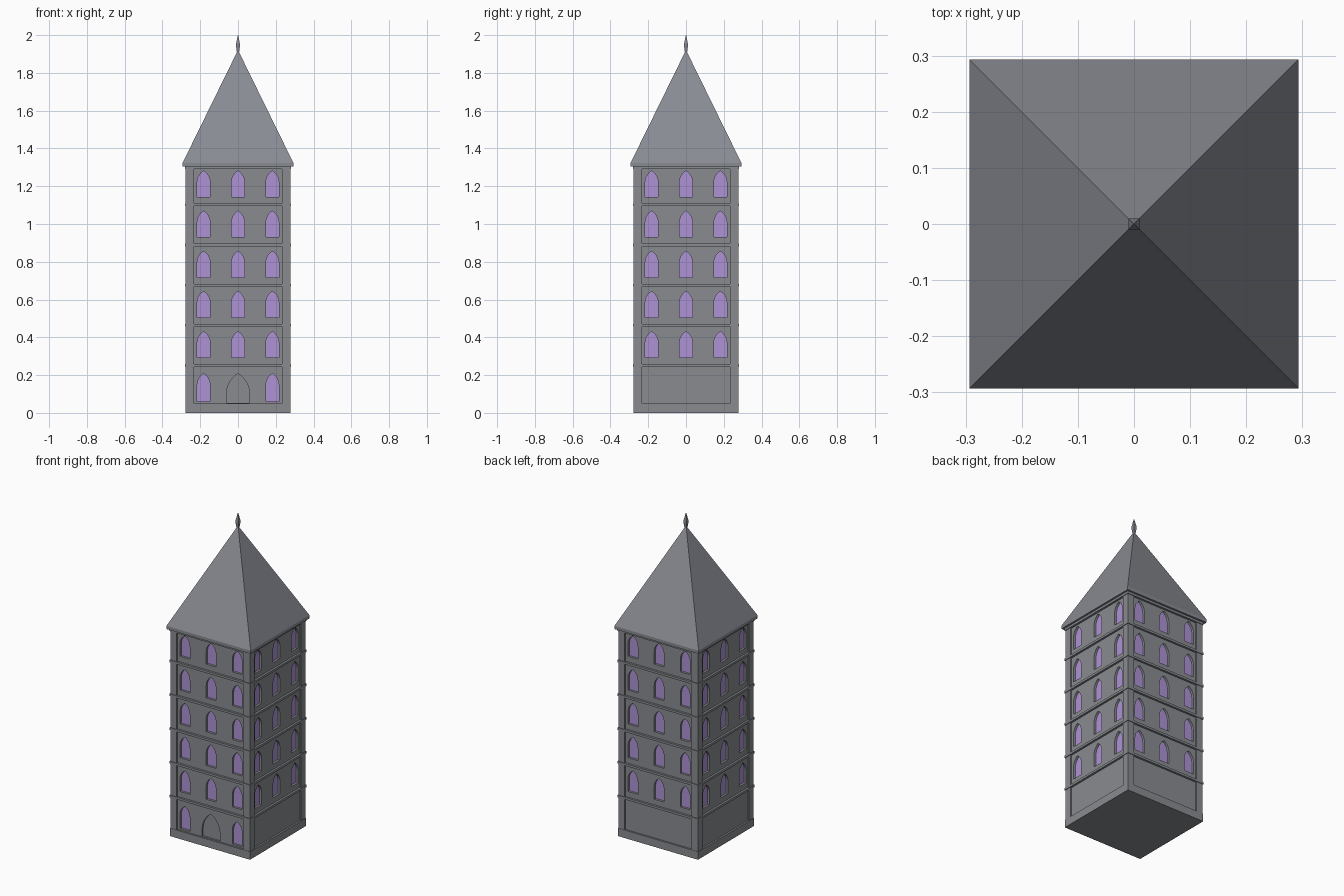
import bpy
import bmesh
import math
from mathutils import Matrix, Vector

if "Cube" in bpy.data.objects:
    bpy.data.objects.remove(bpy.data.objects["Cube"])


def make_material(name, colour):
    mat = bpy.data.materials.new(name)
    mat.use_nodes = True
    mat.diffuse_color = (*colour, 1)
    mat.node_tree.nodes["Principled BSDF"].inputs["Base Color"].default_value = (*colour, 1)
    return mat


STONE = make_material("grey stone", (0.25, 0.26, 0.28))
SLATE = make_material("blue grey slate", (0.25, 0.26, 0.29))
GLASS = make_material("violet glass", (0.42, 0.29, 0.66))

WALL = 0.268
FLOORS = [0.293 + 0.2125 * i for i in range(5)]   # window sill heights
COLUMNS = (-0.182, 0, 0.182)


def finish(name, bm, mat):
    bmesh.ops.recalc_face_normals(bm, faces=bm.faces)
    mesh = bpy.data.meshes.new(name)
    bm.to_mesh(mesh)
    bm.free()
    mesh.materials.append(mat)
    obj = bpy.data.objects.new(name, mesh)
    bpy.context.scene.collection.objects.link(obj)
    return obj


def add_box(bm, centre, size):
    matrix = Matrix.Translation(centre) @ Matrix.Diagonal((*size, 1))
    bmesh.ops.create_cube(bm, size=1, matrix=matrix)


def slab(name, half, low, high, mat=STONE):
    bm = bmesh.new()
    add_box(bm, (0, 0, (low + high) / 2), (2 * half, 2 * half, high - low))
    return finish(name, bm, mat)


def square_loft(name, rings, mat):
    """Square rings (half width, height) joined and capped."""
    bm = bmesh.new()
    loops = [[bm.verts.new((x * r, y * r, z)) for x, y in ((-1, -1), (1, -1), (1, 1), (-1, 1))]
             for r, z in rings]
    for a, b in zip(loops, loops[1:]):
        for i in range(4):
            j = (i + 1) % 4
            bm.faces.new((a[i], a[j], b[j], b[i]))
    bm.faces.new(loops[0])
    bm.faces.new(loops[-1])
    return finish(name, bm, mat)


def arch_profile(half, sill, top, rise, steps=6):
    """Pointed arch made of two arcs."""
    radius = (rise ** 2 + half ** 2) / (2 * half)
    sweep = math.asin(rise / radius)
    spring = top - rise
    right = [(half - radius + radius * math.cos(sweep * i / steps),
              spring + radius * math.sin(sweep * i / steps)) for i in range(steps + 1)]
    left = [(-x, z) for x, z in reversed(right[:-1])]
    return [(half, sill)] + right + left + [(-half, sill)]


def add_arch(bm, profile, x, side, near, far):
    """Extrude an arch between two distances from the axis on one tower side."""
    turn = Matrix.Rotation(side * math.pi / 2, 3, "Z")
    verts = [bm.verts.new(turn @ Vector((x + px, -far, pz))) for px, pz in profile]
    face = bm.faces.new(verts)
    moved = bmesh.ops.extrude_face_region(bm, geom=[face])["geom"]
    inward = turn @ Vector((0, far - near, 0))
    bmesh.ops.translate(bm, vec=inward, verts=[v for v in moved if isinstance(v, bmesh.types.BMVert)])


# Window layout on all four sides, plus two ground floor windows at the front
openings = [(arch_profile(0.034, sill, sill + 0.138, 0.06), x, side)
            for side in range(4) for sill in FLOORS for x in COLUMNS]
openings += [(arch_profile(0.034, 0.06, 0.208, 0.06), x, 0) for x in (COLUMNS[0], COLUMNS[2])]

# Walls with recessed windows and a blind doorway
wall = slab("tower_walls", WALL, 0.01, 1.3)
cut = bmesh.new()
for profile, x, side in openings:
    add_arch(cut, profile, x, side, WALL - 0.018, WALL + 0.05)
add_arch(cut, arch_profile(0.062, 0.052, 0.208, 0.11), 0, 0, WALL - 0.01, WALL + 0.05)
cutter = finish("opening_cutter", cut, STONE)
cutter.hide_render = True
boolean = wall.modifiers.new("openings", "BOOLEAN")
boolean.operation = "DIFFERENCE"
boolean.solver = "EXACT"
boolean.object = cutter
bpy.context.view_layer.update()
graph = bpy.context.evaluated_depsgraph_get()
carved = bpy.data.meshes.new_from_object(wall.evaluated_get(graph))
wall.modifiers.clear()
wall.data = carved
bpy.data.objects.remove(cutter)

# Window panes
panes = bmesh.new()
for profile, x, side in openings:
    add_arch(panes, profile, x, side, WALL - 0.022, WALL - 0.014)
finish("window_panes", panes, GLASS)

# Corner pilasters
posts = bmesh.new()
for sx in (-1, 1):
    for sy in (-1, 1):
        add_box(posts, (sx * 0.255, sy * 0.255, 0.65), (0.044, 0.044, 1.29))
finish("corner_pilasters", posts, STONE)

# Plinth, string courses and cornice
slab("plinth", 0.279, 0, 0.05)
for i, sill in enumerate(FLOORS):
    middle = sill - 0.042
    slab(f"string_course_{i + 1}", 0.281, middle - 0.007, middle + 0.007)
slab("cornice", 0.281, 1.29, 1.306)

# Roof with eaves, and finial
square_loft("roof", [(0.293, 1.304), (0.293, 1.324), (0.003, 1.915)], SLATE)
square_loft("finial", [(0.005, 1.9), (0.01, 1.94), (0.01, 1.955), (0.001, 2.0)], SLATE)
